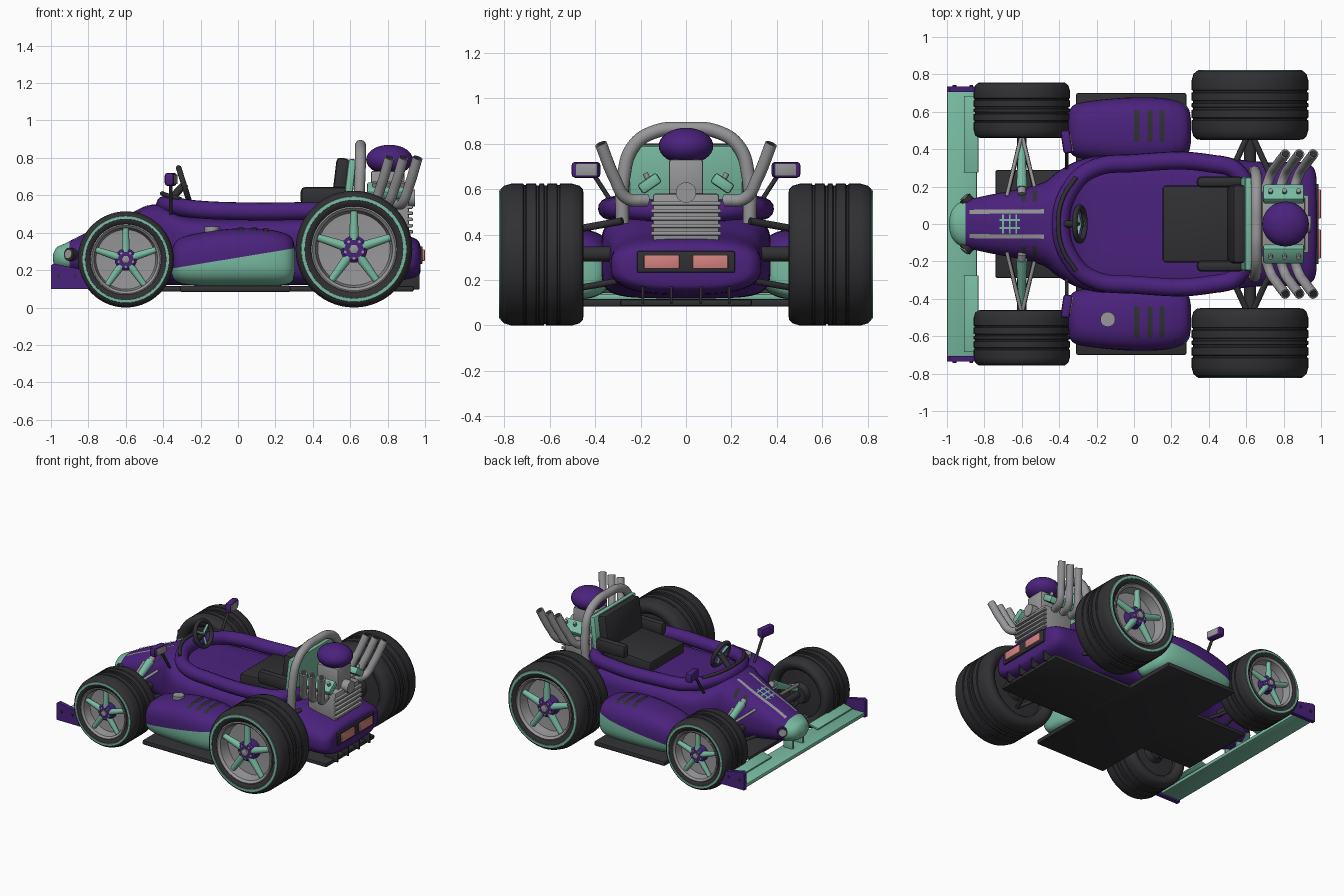
import bpy, bmesh, math
from mathutils import Vector, Matrix
from mathutils.bvhtree import BVHTree

if "Cube" in bpy.data.objects:
    bpy.data.objects.remove(bpy.data.objects["Cube"], do_unlink=True)


def colour(name, r, g, b):
    m = bpy.data.materials.new(name)
    m.use_nodes = True
    m.diffuse_color = (r, g, b, 1)
    m.node_tree.nodes["Principled BSDF"].inputs["Base Color"].default_value = (r, g, b, 1)
    return m


PURPLE = colour("purple", .07, .016, .205)
MINT = colour("mint", .19, .5, .36)
BLACK = colour("rubber black", .03, .03, .034)
GREY = colour("metal grey", .31, .31, .32)
RED = colour("lamp red", .66, .22, .22)


def finish(bm, name, *mats):
    bmesh.ops.recalc_face_normals(bm, faces=bm.faces)
    me = bpy.data.meshes.new(name)
    bm.to_mesh(me)
    bm.free()
    ob = bpy.data.objects.new(name, me)
    bpy.context.collection.objects.link(ob)
    for m in mats:
        me.materials.append(m)
    bpy.ops.object.select_all(action='DESELECT')
    ob.select_set(True)
    bpy.context.view_layer.objects.active = ob
    bpy.ops.object.shade_smooth_by_angle(angle=math.radians(35))
    return ob


def box(name, c, size, mat, rot=None, bevel=.01):
    bm = bmesh.new()
    bmesh.ops.create_cube(bm, size=1, matrix=Matrix.Diagonal((*size, 1)))
    if bevel:
        bmesh.ops.bevel(bm, geom=bm.edges[:], offset=bevel, segments=2, affect='EDGES', profile=.5)
    bm.transform(Matrix.Translation(c) @ (rot or Matrix()))
    return finish(bm, name, mat)


def ball(name, c, size, mat):
    bm = bmesh.new()
    bmesh.ops.create_uvsphere(bm, u_segments=32, v_segments=16, radius=1,
                              matrix=Matrix.Translation(c) @ Matrix.Diagonal((*size, 1)))
    return finish(bm, name, mat)


def rod(name, a, b, r, mat, r2=None):
    a, b = Vector(a), Vector(b)
    bm = bmesh.new()
    turn = (b - a).to_track_quat('Z', 'Y').to_matrix().to_4x4()
    bmesh.ops.create_cone(bm, cap_ends=True, segments=20, radius1=r, radius2=r2 or r,
                          depth=(b - a).length, matrix=Matrix.Translation((a + b) / 2) @ turn)
    return finish(bm, name, mat)


def tube(name, pts, r, mat, cyclic=False):
    cu = bpy.data.curves.new(name, 'CURVE')
    cu.dimensions, cu.bevel_depth, cu.bevel_resolution = '3D', r, 5
    cu.resolution_u, cu.use_fill_caps = 10, True
    sp = cu.splines.new('BEZIER')
    sp.bezier_points.add(len(pts) - 1)
    for p, co in zip(sp.bezier_points, pts):
        p.co = co
        p.handle_left_type = p.handle_right_type = 'AUTO'
    sp.use_cyclic_u = cyclic
    cu.materials.append(mat)
    ob = bpy.data.objects.new(name, cu)
    bpy.context.collection.objects.link(ob)
    bpy.ops.object.select_all(action='DESELECT')
    ob.select_set(True)
    bpy.context.view_layer.objects.active = ob
    bpy.ops.object.convert(target='MESH')
    bpy.ops.object.shade_smooth_by_angle(angle=math.radians(35))


def lathe(name, profile, c, mat, closed=False, n=56):
    """Revolve (radius, y) points around the y axis."""
    bm = bmesh.new()
    rings = [[bm.verts.new((c[0] + r * math.cos(k * math.tau / n), c[1] + y,
                            c[2] + r * math.sin(k * math.tau / n))) for k in range(n)] for r, y in profile]
    for i in range(len(rings) - (not closed)):
        a, b = rings[i], rings[(i + 1) % len(rings)]
        for k in range(n):
            bm.faces.new((a[k], a[(k + 1) % n], b[(k + 1) % n], b[k]))
    if not closed:
        bm.faces.new(rings[0])
        bm.faces.new(rings[-1])
    return finish(bm, name, mat)


def loft(name, secs, yc, cut, mats, sub=5, n=56):
    """Rounded sections (x, half width, bottom, top, squareness); faces behind the cut plane get the 2nd colour."""
    rows = []
    for i in range(len(secs) - 1):
        p = [Vector(secs[max(0, min(len(secs) - 1, i + d))]) for d in (-1, 0, 1, 2)]
        for j in range(sub + (i == len(secs) - 2)):
            t = j / sub
            rows.append(p[1] + .5 * t * ((p[2] - p[0]) + t * ((2 * p[0] - 5 * p[1] + 4 * p[2] - p[3])
                        + t * (3 * (p[1] - p[2]) + p[3] - p[0]))))
    bm = bmesh.new()
    rings = []
    for x, w, z0, z1, e in rows:
        ring = []
        for k in range(n):
            c, s = math.cos(k * math.tau / n), math.sin(k * math.tau / n)
            f = lambda v: math.copysign(abs(v) ** (2 / e), v)
            ring.append(bm.verts.new((x, yc + w * f(c), (z0 + z1) / 2 + (z1 - z0) / 2 * f(s))))
        rings.append(ring)
    for a, b in zip(rings, rings[1:]):
        for k in range(n):
            bm.faces.new((a[k], a[(k + 1) % n], b[(k + 1) % n], b[k]))
    bm.faces.new(rings[0])
    bm.faces.new(rings[-1])
    co, no = Vector(cut[0]), Vector(cut[1])
    bmesh.ops.bisect_plane(bm, geom=bm.verts[:] + bm.edges[:] + bm.faces[:], plane_co=co, plane_no=no)
    for f in bm.faces:
        f.material_index = int((f.calc_center_median() - co).dot(no) < 0)
    return finish(bm, name, *mats)


def strip(name, ob, a, b, width, mat, n=16):
    """Thin plate laid over the top of a part."""
    me = ob.data
    tree = BVHTree.FromPolygons([v.co for v in me.vertices], [p.vertices for p in me.polygons])
    a, b = Vector(a), Vector(b)
    side = (b - a).orthogonal().normalized() * width / 2
    bm = bmesh.new()
    rows = []
    for i in range(n + 1):
        row = []
        for s in (-1, 0, 1):
            p = a.lerp(b, i / n) + side * s
            hit = tree.ray_cast(Vector((p.x, p.y, 2)), Vector((0, 0, -1)))[0]
            row.append(bm.verts.new((p.x, p.y, hit.z + .005)))
        rows.append(row)
    for r, q in zip(rows, rows[1:]):
        for k in (0, 1):
            bm.faces.new((r[k], q[k], q[k + 1], r[k + 1]))
    return finish(bm, name, mat)


# Body shell with mint nose tip
hull = loft("body", [(-.99, .02, .25, .28, 2), (-.97, .08, .21, .32, 2), (-.92, .12, .19, .345, 2.2),
                     (-.8, .15, .17, .405, 2.5), (-.6, .19, .14, .49, 2.6), (-.48, .225, .12, .545, 2.8),
                     (-.4, .285, .12, .545, 3.2), (-.28, .345, .12, .49, 4.5), (-.1, .37, .12, .48, 5),
                     (.4, .37, .12, .48, 5), (.56, .345, .12, .47, 4), (.72, .33, .13, .42, 3),
                     (.9, .33, .14, .385, 2.8), (.96, .3, .16, .36, 2.8), (.975, .25, .19, .33, 2.8)],
            0, ((-.9, 0, 0), (1, 0, 0)), (PURPLE, MINT))
rim = [(-.33, .2, .54), (-.22, .295, .525), (0, .325, .515), (.4, .325, .515), (.56, .27, .515)]
tube("cockpit_rim", [(-.39, 0, .55)] + rim + [(.61, 0, .5)] + [(x, -y, z) for x, y, z in rim[::-1]],
     .048, PURPLE, True)
tube("wind_deflector", [(-.31, -.25, .58), (-.38, -.14, .6), (-.405, 0, .61), (-.38, .14, .6), (-.31, .25, .58)],
     .012, BLACK)

# Nose stripes and grid
for s in (1, -1):
    strip("nose_stripe", hull, (-.88, .065 * s), (-.48, .068 * s), .022, GREY)
    strip("nose_grid_long", hull, (-.72, .022 * s), (-.61, .022 * s), .01, MINT)
    for x in (-.59, -.53):
        strip("nose_vent", hull, (x, .12 * s), (x, .18 * s), .025, BLACK, 4)
for x in (-.7, -.665, -.63):
    strip("nose_grid_cross", hull, (x, -.05), (x, .05), .009, MINT)

# Floor and diffuser
box("floor_long", (.1, 0, .1), (1.68, .58, .03), BLACK)
box("floor_wide", (-.015, 0, .1), (.59, 1.4, .035), BLACK)
for y in (-.19, -.065, .065, .19):
    box("diffuser_fin", (.915, y, .135), (.11, .012, .075), BLACK, bevel=.002)

# Front wing
box("front_wing", (-.92, 0, .125), (.16, 1.42, .03), MINT)
for s in (1, -1):
    box("wing_flap", (-.87, .48 * s, .16), (.08, .41, .015), MINT, Matrix.Rotation(-.25, 4, 'Y'), .004)
    box("nose_strut", (-.9, .06 * s, .17), (.08, .02, .1), MINT)
    bm = bmesh.new()
    plate = bm.faces.new([bm.verts.new((x, .705 * s, z)) for x, z in
                          ((-1, .1), (-1, .225), (-.985, .235), (-.82, .2), (-.76, .16), (-.76, .1))])
    out = bmesh.ops.extrude_face_region(bm, geom=[plate])["geom"]
    bmesh.ops.translate(bm, verts=[v for v in out if isinstance(v, bmesh.types.BMVert)], vec=(0, .03 * s, 0))
    finish(bm, "wing_end_plate", PURPLE)
    for x in (-.96, -.87):
        rod("plate_bolt", (x, .73 * s, .17), (x, .742 * s, .17), .01, BLACK)
    rod("nose_lamp_ring", (-.87, .1 * s, .28), (-.905, .14 * s, .285), .035, BLACK)
    rod("nose_lamp", (-.9, .135 * s, .284), (-.909, .146 * s, .286), .025, GREY)


# Wheels
def wheel(name, x, z, y0, y1, s):
    R, h, c = z, (y1 - y0) / 2, (x, (y0 + y1) / 2 * s, z)
    half = [(.69, .8), (.76, .95), (.85, 1), (.92, .98), (.97, .9), (1, .72),
            (1, .44), (.98, .42), (.98, .38), (1, .36), (1, .14), (.975, .12), (.975, .07), (1, .05)]
    prof = half + [(r, -t) for r, t in half[::-1]]
    lathe(name + "_tyre", [(R * r, h * t) for r, t in prof], c, BLACK, True)
    at = lambda r, t: (R * r, h * t * s)
    lathe(name + "_sidewall_ring", [at(.84, .96), at(.845, 1.015), at(.9, 1.01), at(.91, .96)], c, MINT, True)
    lathe(name + "_rim", [at(.7, -.6), at(.7, .9), at(.735, .96), at(.71, .98), at(.66, .9),
                          at(.62, .5), at(.2, .45)], c, GREY)
    lathe(name + "_inner_cover", [at(.7, -.62), at(.3, -.66), at(.25, -.95)], c, BLACK)
    lathe(name + "_hub", [at(.23, .4), at(.23, .8), at(.18, .87), at(.1, .87)], c, PURPLE)
    lathe(name + "_hub_nut", [at(.09, .8), at(.09, .96), at(.06, .98)], c, GREY, n=6)
    for k in range(5):
        a = math.pi / 2 + k * math.tau / 5
        d = Vector((math.cos(a), 0, math.sin(a)))
        mid = Vector(c) + Vector((0, h * .74 * s, 0))
        rod(name + "_spoke", mid + d * R * .16, mid + d * R * .68, R * .085, MINT, R * .06)
        e = Vector((math.cos(a + .63), 0, math.sin(a + .63))) * R * .16
        rod(name + "_bolt", mid + e, mid + e + Vector((0, h * .15 * s, 0)), R * .025, GREY)


for s, side in ((1, "left"), (-1, "right")):
    wheel("front_" + side, -.6, .257, .46, .755, s)
    wheel("rear_" + side, .62, .312, .45, .82, s)

    # Suspension
    rod("front_axle", (-.6, .1 * s, .257), (-.6, .5 * s, .257), .025, BLACK)
    rod("front_shock", (-.6, .19 * s, .44), (-.6, .46 * s, .3), .03, MINT, .015)
    rod("front_shock_cap", (-.6, .16 * s, .455), (-.6, .24 * s, .415), .022, GREY)
    for x in (-.68, -.52):
        rod("front_wishbone", (x, .15 * s, .4), (-.6, .48 * s, .33), .01, GREY)
        rod("front_lower_arm", (x, .14 * s, .2), (-.6, .48 * s, .2), .012, BLACK)
    rod("rear_axle", (.62, .25 * s, .315), (.62, .52 * s, .315), .033, BLACK)
    for x in (.52, .72):
        rod("rear_upper_arm", (x, .28 * s, .46), (.62, .5 * s, .42), .016, BLACK)
        rod("rear_lower_arm", (x, .27 * s, .2), (.62, .5 * s, .16), .014, BLACK)

    # Side pods, purple above a slanted mint underside
    pod = loft(side + "_pod", [(-.355, .07, .18, .3, 2.3), (-.33, .13, .14, .355, 2.5), (-.25, .155, .12, .39, 2.7),
                               (-.05, .175, .115, .42, 2.8), (.13, .175, .115, .42, 2.8), (.24, .155, .12, .4, 2.8),
                               (.29, .12, .14, .37, 2.6), (.305, .06, .19, .31, 2.4)],
               .5 * s, ((0, 0, .267), (-.165, 0, 1)), (PURPLE, MINT))
    for x in (.015, .085, .15):
        strip("pod_vent", pod, (x, .44 * s), (x, .61 * s), .028, BLACK)

    # Mirrors
    rod("mirror_stem", (-.36, .3 * s, .5), (-.36, .41 * s, .67), .01, BLACK)
    box("mirror_shell", (-.36, .44 * s, .685), (.05, .125, .07), PURPLE, Matrix.Rotation(.15 * s, 4, 'Z'), .015)
    box("mirror_glass", (-.334, .437 * s, .685), (.008, .095, .05), GREY, Matrix.Rotation(.15 * s, 4, 'Z'), .002)

    # Exhausts and valve covers
    for k in range(3):
        x = .7 + .075 * k
        tube("exhaust_pipe", [(x, .17 * s, .55), (x + .03, .26 * s, .56), (x + .065, .315 * s, .65),
                              (x + .11, .375 * s, .8)], .027, GREY)
        rod("exhaust_bore", (x + .105, .368 * s, .785), (x + .1105, .3757 * s, .802), .02, BLACK)
        rod("cover_bolt", (x + .03, .165 * s, .64), (x + .03, .18 * s, .67), .012, GREY)
    box("valve_cover", (.8, .16 * s, .625), (.22, .1, .05), MINT, Matrix.Rotation(-.6 * s, 4, 'X'), .012)
    box("seat_bolster", (.46, .225 * s, .595), (.25, .06, .1), BLACK, bevel=.025)
    box("tail_lamp", (.985, .107 * s, .28), (.028, .155, .06), RED, bevel=.003)

rod("fuel_cap", (-.14, -.51, .39), (-.14, -.51, .432), .04, GREY)

# Seat
box("seat_base", (.34, 0, .515), (.37, .41, .1), BLACK, Matrix.Rotation(-.06, 4, 'Y'), .015)
box("seat_back", (.545, 0, .65), (.07, .42, .3), BLACK, Matrix.Rotation(.12, 4, 'Y'), .02)
box("seat_shell", (.595, 0, .64), (.045, .5, .31), MINT, Matrix.Rotation(.12, 4, 'Y'), .015)

# Steering
axis = Vector((-.95, 0, -.3)).normalized()
centre = Vector((-.29, 0, .66))
u, v = Vector((0, 1, 0)), axis.cross(Vector((0, 1, 0)))
spot = lambda k, r: centre + (u * math.cos(k) + v * math.sin(k)) * r
tube("steering_wheel", [spot(k * math.tau / 12, .09) for k in range(12)], .015, BLACK, True)
for k in range(3):
    rod("steering_spoke", centre, spot(math.pi / 2 + k * math.tau / 3, .09), .009, MINT)
rod("steering_column", centre - axis * .01, (-.41, 0, .53), .02, BLACK)

# Roll hoop
hoop = [(.64, .28, .45), (.65, .275, .65), (.655, .23, .79), (.655, .13, .855)]
tube("roll_hoop", hoop + [(.655, 0, .865)] + [(x, -y, z) for x, y, z in hoop[::-1]], .03, GREY)

# Engine
box("engine_block", (.8, 0, .47), (.23, .29, .22), GREY)
for k in range(5):
    box("engine_rib", (.92, 0, .405 + .033 * k), (.03, .31, .018), GREY, bevel=.005)
box("blower", (.8, 0, .65), (.18, .15, .16), GREY)
rod("blower_pulley", (.88, 0, .585), (.945, 0, .585), .045, GREY)
ball("air_scoop", (.81, 0, .79), (.125, .12, .08), PURPLE)

# Tail light panel
box("tail_panel", (.97, 0, .28), (.035, .43, .095), BLACK, bevel=.006)
